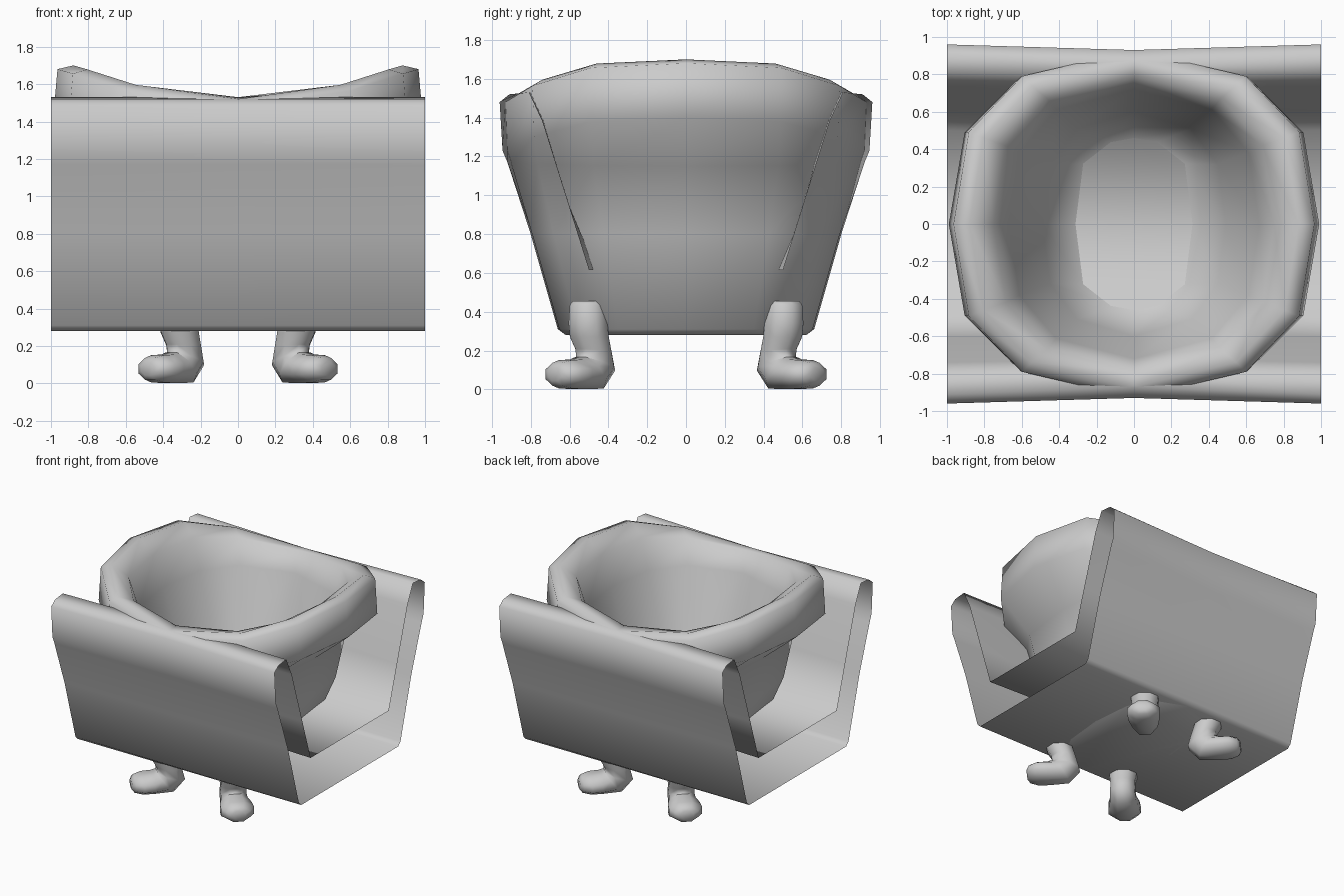
import bpy, math

if "Cube" in bpy.data.objects:
    bpy.data.objects.remove(bpy.data.objects["Cube"])

def make(name, verts, faces, angle=80):
    me = bpy.data.meshes.new(name)
    me.from_pydata(verts, [], faces)
    ob = bpy.data.objects.new(name, me)
    bpy.context.collection.objects.link(ob)
    bpy.ops.object.select_all(action='DESELECT')
    ob.select_set(True)
    bpy.context.view_layer.objects.active = ob
    bpy.ops.object.mode_set(mode='EDIT')
    bpy.ops.mesh.select_all(action='SELECT')
    bpy.ops.mesh.normals_make_consistent(inside=False)
    bpy.ops.object.mode_set(mode='OBJECT')
    bpy.ops.object.shade_smooth_by_angle(angle=math.radians(angle))
    return ob

def loft(rings):
    n = len(rings[0])
    verts = [v for r in rings for v in r]
    faces = [(i*n + j, i*n + (j+1) % n, (i+1)*n + (j+1) % n, (i+1)*n + j)
             for i in range(len(rings)-1) for j in range(n)]
    return verts, faces, n

# Shared wall profile, outer base to inner floor:
# x reach, z at x end, y at middle, y at channel end, z at middle
PROFILE = [
    (0.38, 0.28, 0.62, 0.62, 0.28),
    (0.42, 0.31, 0.66, 0.65, 0.31),
    (0.63, 0.80, 0.80, 0.79, 0.80),
    (0.69, 1.15, 0.90, 0.92, 1.17),
    (0.99, 1.40, 0.92, 0.945, 1.23),
    (0.965, 1.68, 0.93, 0.96, 1.48),
    (0.88, 1.70, 0.87, 0.91, 1.52),
    (0.75, 1.61, 0.79, 0.81, 1.53),
    (0.67, 1.36, 0.72, 0.74, 1.38),
    (0.49, 0.92, 0.60, 0.605, 0.95),
    (0.31, 0.61, 0.46, 0.50, 0.615),
]

# Tub bowl: twelve-sided rings, rim swept up towards both x ends
def bowl_ring(a, za, b, zb, flat):
    q = [(1, 0, 1), (0.915, 0.53, 0.88), (0.62, 0.85, 0.42), (0, 1, 0)]
    if flat:  # floor outline is blunter at its y ends
        q[1:3] = [(0.87, 0.70, 0.7), (0.40, 0.95, 0.3)]
    pts = (q + [(-x, y, w) for x, y, w in q[2::-1]]
           + [(-x, -y, w) for x, y, w in q[1:]]
           + [(x, -y, w) for x, y, w in q[2:0:-1]])
    return [(a*x, b*y, zb + (za - zb)*w) for x, y, w in pts]

v, f, n = loft([bowl_ring(a, za, b, zb, a == 0.31)
                for a, za, b, _, zb in PROFILE])
f += [tuple(range(n)), tuple(range(len(v) - n, len(v)))]
make("tub_bowl", v, f)

# Double-walled trough running across the width, open at both ends
def section(x):
    k = 3 if x else 2
    side = [(x, p[k], p[4]) for p in PROFILE]
    return side + [(x, -y, z) for x, y, z in reversed(side)]
v, f, n = loft([section(x) for x in (-1, 0, 1)])
make("outer_trough", v, f)

# Feet: tube bent forward into a rounded toe (u, z, half length, half width, tilt)
FOOT = [
    (0.00, 0.455, 0.08, 0.08, 0), (0.00, 0.435, 0.095, 0.095, 0),
    (0.00, 0.34, 0.10, 0.105, 0), (-0.01, 0.27, 0.10, 0.105, 0),
    (-0.04, 0.20, 0.095, 0.095, 5), (-0.055, 0.13, 0.11, 0.095, 18),
    (-0.01, 0.085, 0.105, 0.10, 52), (0.08, 0.078, 0.078, 0.12, 88),
    (0.16, 0.078, 0.074, 0.125, 90), (0.22, 0.078, 0.06, 0.09, 90),
    (0.24, 0.078, 0.035, 0.05, 90),
]
def foot(name, sx, sy):
    rings = []
    for u, z, h, w, t in FOOT:
        t = math.radians(t)
        ring = []
        for j in range(8):
            a = math.tau*(j + 0.5)/8
            c, s = h*1.06*math.cos(a), w*1.06*math.sin(a)
            uu, zz = u + c*math.cos(t), z + c*math.sin(t)
            ring.append((sx*(0.318 + 0.69*uu - 0.72*s),
                         sy*(0.505 + 0.72*uu + 0.69*s), max(zz, 0)))
        rings.append(ring)
    v, f, n = loft(rings)
    f += [tuple(range(n)), tuple(range(len(v) - n, len(v)))]
    make(name, v, f)

for sx, xn in ((-1, "left"), (1, "right")):
    for sy, yn in ((-1, "front"), (1, "back")):
        foot(f"{yn}_{xn}_foot", sx, sy)
